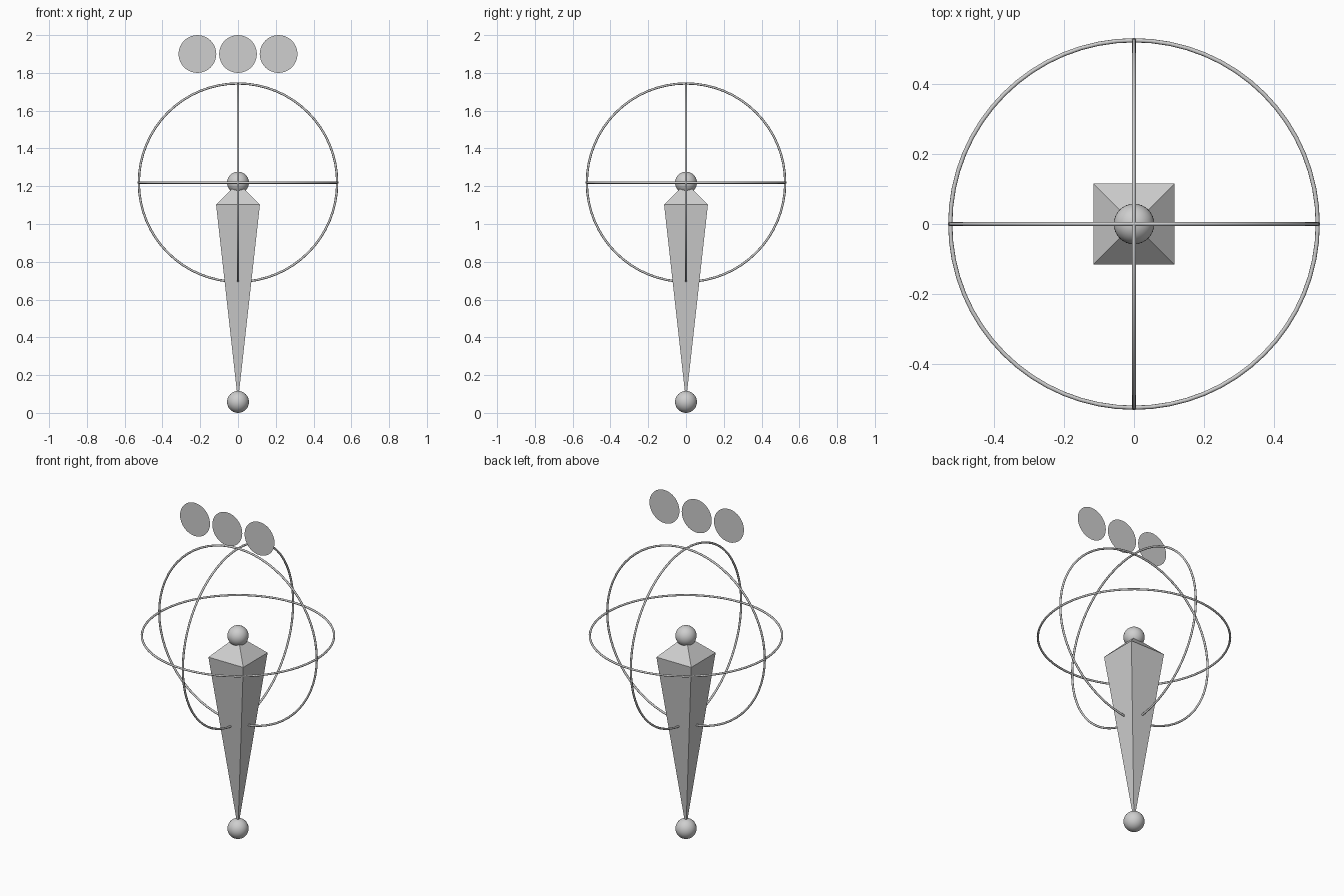
import bpy
import bmesh
from math import pi
from mathutils import Matrix, Vector

cube = bpy.data.objects.get("Cube")
if cube:
    bpy.data.objects.remove(cube, do_unlink=True)

# Main dimensions
JOINT_R = 0.058
HEAD_Z = 1.219
SHOULDER_Z = 1.103
SHOULDER = 0.116
RING_R = 0.525
WIRE_R = 0.006
DISC_R = 0.1

grey = bpy.data.materials.new("light_grey")
grey.diffuse_color = (0.62, 0.62, 0.62, 1)
grey.use_nodes = True
grey.node_tree.nodes["Principled BSDF"].inputs["Base Color"].default_value = grey.diffuse_color


def finish(name, bm, smooth=False):
    mesh = bpy.data.meshes.new(name)
    bm.to_mesh(mesh)
    bm.free()
    mesh.materials.append(grey)
    for face in mesh.polygons:
        face.use_smooth = smooth
    obj = bpy.data.objects.new(name, mesh)
    bpy.context.collection.objects.link(obj)
    return obj


def joint(name, z):
    bm = bmesh.new()
    bmesh.ops.create_uvsphere(bm, u_segments=32, v_segments=16, radius=JOINT_R,
                              matrix=Matrix.Translation((0, 0, z)))
    finish(name, bm, smooth=True)


def ring(name, rotation, segments=64, sides=8):
    # Sweep a small circle around the z axis, then turn the ring
    bm = bmesh.new()
    section = bmesh.ops.create_circle(
        bm, segments=sides, radius=WIRE_R,
        matrix=Matrix.Translation((RING_R, 0, 0)) @ Matrix.Rotation(pi / 2, 4, 'X'))
    bmesh.ops.spin(bm, geom=section["verts"] + bm.edges[:], cent=(0, 0, 0),
                   axis=(0, 0, 1), angle=2 * pi, steps=segments, use_merge=True)
    bmesh.ops.remove_doubles(bm, verts=bm.verts[:], dist=0.0001)
    bmesh.ops.recalc_face_normals(bm, faces=bm.faces[:])
    bm.transform(Matrix.Translation((0, 0, HEAD_Z)) @ rotation)
    finish(name, bm, smooth=True)


def disc(name, x):
    bm = bmesh.new()
    bmesh.ops.create_circle(
        bm, cap_ends=True, segments=32, radius=DISC_R,
        matrix=Matrix.Translation((x, -0.102, 2 - DISC_R)) @ Matrix.Rotation(pi / 2, 4, 'X'))
    finish(name, bm)


# Faceted shaft: two points joined through a square shoulder
bm = bmesh.new()
for z in (JOINT_R, HEAD_Z):
    bm.verts.new((0, 0, z))
for sx in (-1, 1):
    for sy in (-1, 1):
        bm.verts.new(Vector((sx * SHOULDER, sy * SHOULDER, SHOULDER_Z)))
bmesh.ops.convex_hull(bm, input=bm.verts[:])
bmesh.ops.recalc_face_normals(bm, faces=bm.faces[:])
finish("shaft", bm)

# Ball at each end of the shaft
joint("lower_joint", JOINT_R)
joint("upper_joint", HEAD_Z)

# Three wire rings around the upper joint
ring("level_ring", Matrix.Identity(4))
ring("front_ring", Matrix.Rotation(pi / 2, 4, 'X'))
ring("side_ring", Matrix.Rotation(pi / 2, 4, 'Y'))

# Row of flat discs above
for side, step in (("right", -1), ("middle", 0), ("left", 1)):
    disc(side + "_disc", step * 0.215)
